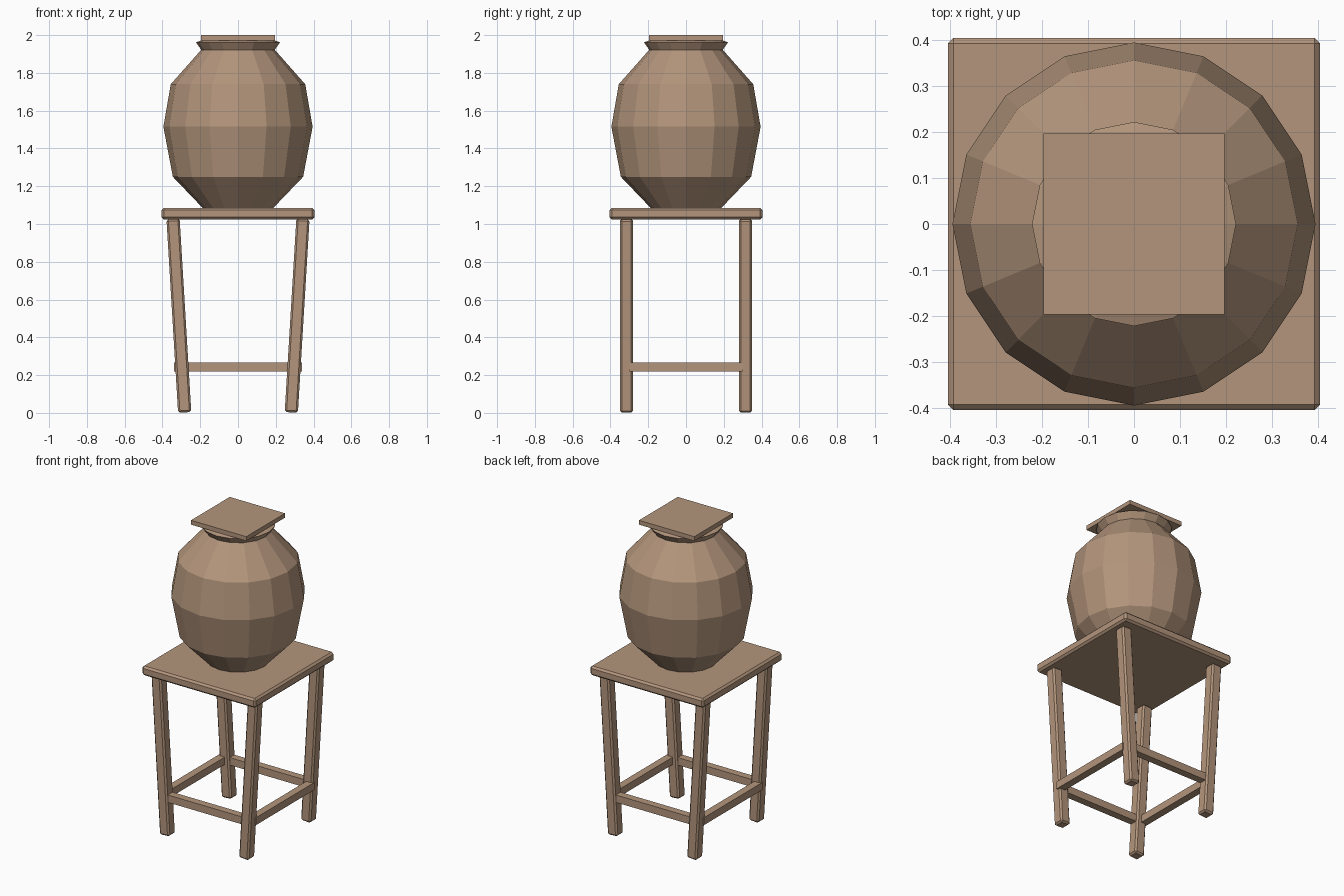
import bpy, bmesh
from math import sin, cos, pi

default = bpy.data.objects.get("Cube")
if default:
    bpy.data.objects.remove(default, do_unlink=True)

# Single clay-and-wood colour
brown = bpy.data.materials.new("warm_brown")
brown.use_nodes = True
COLOUR = (0.45, 0.30, 0.20, 1)
brown.diffuse_color = COLOUR
brown.node_tree.nodes["Principled BSDF"].inputs["Base Color"].default_value = COLOUR


def finish(name, bm, location=(0, 0, 0)):
    bmesh.ops.recalc_face_normals(bm, faces=bm.faces)
    mesh = bpy.data.meshes.new(name)
    bm.to_mesh(mesh)
    bm.free()
    mesh.materials.append(brown)
    obj = bpy.data.objects.new(name, mesh)
    obj.location = location
    bpy.context.collection.objects.link(obj)
    return obj


def box(name, size, location, tilt=0, bevel=0):
    bm = bmesh.new()
    bmesh.ops.create_cube(bm, size=1)
    bmesh.ops.scale(bm, vec=size, verts=bm.verts)
    obj = finish(name, bm, location)
    obj.rotation_euler.y = tilt
    if bevel:
        mod = obj.modifiers.new("chamfer", 'BEVEL')
        mod.width = bevel
        mod.segments = 1
    return obj


def lathe(name, profile, sides=16):
    bm = bmesh.new()
    rings = [[bm.verts.new((r * cos(2 * pi * i / sides), r * sin(2 * pi * i / sides), z))
              for i in range(sides)] for r, z in profile]
    for low, high in zip(rings, rings[1:]):
        for i in range(sides):
            j = (i + 1) % sides
            bm.faces.new((low[i], low[j], high[j], high[i]))
    bm.faces.new(rings[0])
    bm.faces.new(rings[-1])
    return finish(name, bm)


# Stool: seat, four legs leaning in sideways, four stretchers
box("seat", (0.81, 0.81, 0.06), (0, 0, 1.055), bevel=0.012)
for sx, side in ((1, "left"), (-1, "right")):
    for sy, end in ((-1, "front"), (1, "back")):
        box(f"{end}_{side}_leg", (0.07, 0.07, 1.025),
            (sx * 0.313, sy * 0.315, 0.514), tilt=sx * 0.06, bevel=0.01)
    box(f"{side}_stretcher", (0.048, 0.60, 0.048), (sx * 0.315, 0, 0.243))
for sy, end in ((-1, "front"), (1, "back")):
    box(f"{end}_stretcher", (0.58, 0.048, 0.048), (0, sy * 0.315, 0.243))

# Jar body with flared rim
lathe("jar", [(0.185, 1.083), (0.345, 1.25), (0.395, 1.515), (0.356, 1.74),
              (0.195, 1.922), (0.222, 1.962), (0.19, 1.973)])

# Square lid
box("lid", (0.394, 0.394, 0.028), (0, 0, 1.986))
